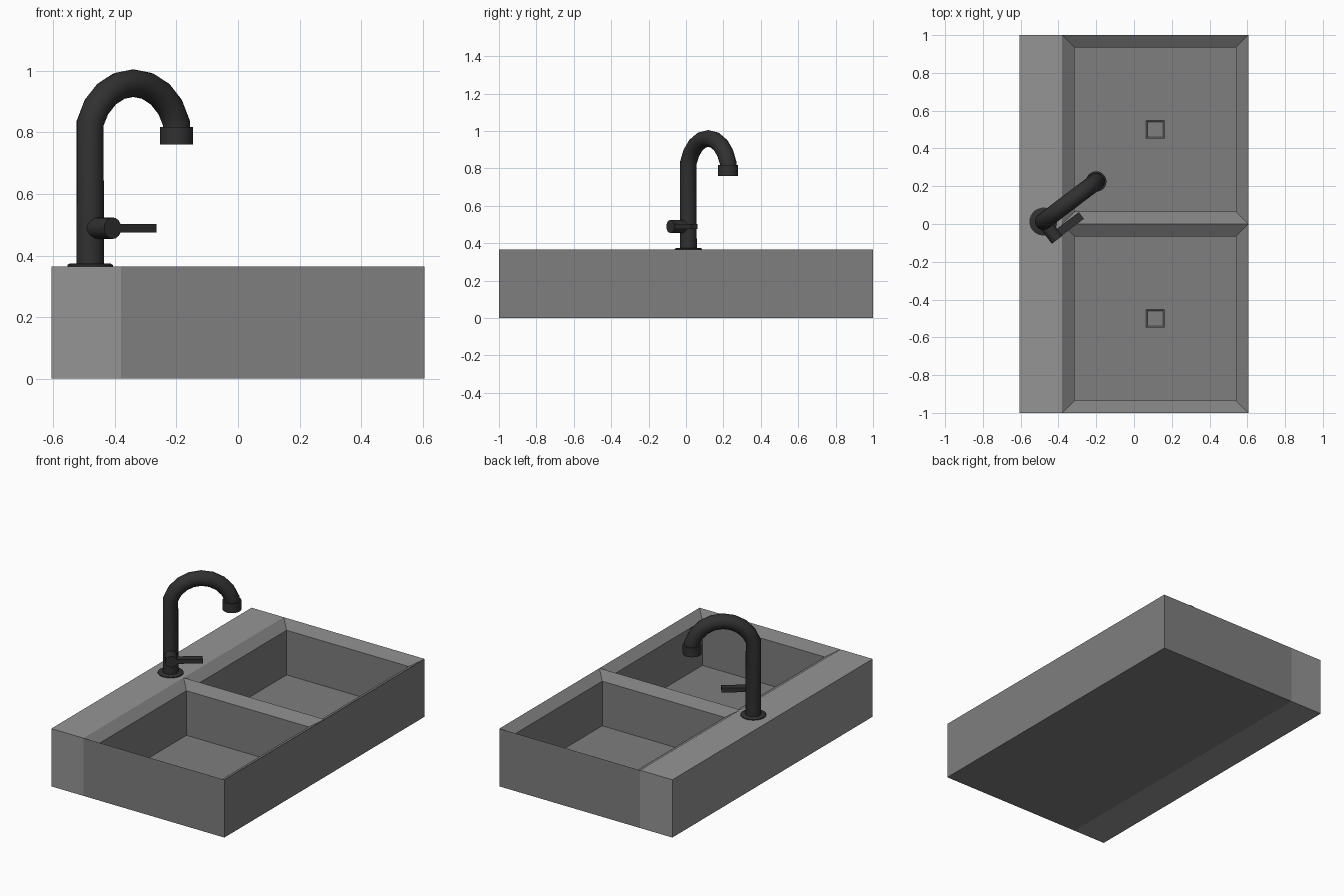
import bpy, bmesh, math
from mathutils import Vector, Matrix

if "Cube" in bpy.data.objects:
    bpy.data.objects.remove(bpy.data.objects["Cube"])

TOP = 0.365
TAP = Vector((-0.48, 0.013, 0))
TURN = math.atan2(0.212, 0.28)          # direction the spout points


def material(name, v):
    m = bpy.data.materials.new(name)
    m.diffuse_color = (v, v, v, 1)
    m.use_nodes = True
    m.node_tree.nodes["Principled BSDF"].inputs["Base Color"].default_value = m.diffuse_color
    return m


basin_mat = material("basin_grey", 0.21)
deck_mat = material("deck_grey", 0.30)
tap_mat = material("tap_black", 0.03)


def add_object(name, bm, mat):
    bmesh.ops.recalc_face_normals(bm, faces=bm.faces)
    me = bpy.data.meshes.new(name)
    bm.to_mesh(me)
    bm.free()
    ob = bpy.data.objects.new(name, me)
    bpy.context.collection.objects.link(ob)
    me.materials.append(mat)
    return ob


def smooth(ob):
    bpy.ops.object.select_all(action='DESELECT')
    ob.select_set(True)
    bpy.context.view_layer.objects.active = ob
    bpy.ops.object.shade_smooth_by_angle(angle=math.radians(35))


def rect_loft(bm, rings):
    """Join rectangles (x0, x1, y0, y1, z) and cap both ends."""
    loops = [[bm.verts.new(p) for p in ((a, c, z), (b, c, z), (b, d, z), (a, d, z))]
             for a, b, c, d, z in rings]
    for lo, hi in zip(loops, loops[1:]):
        for i in range(4):
            j = (i + 1) % 4
            bm.faces.new((lo[i], lo[j], hi[j], hi[i]))
    bm.faces.new(loops[0][::-1])
    bm.faces.new(loops[-1])


def remove_faces(bm, axis, value):
    hidden = [f for f in bm.faces if all(abs(v.co[axis] - value) < 1e-5 for v in f.verts)]
    bmesh.ops.delete(bm, geom=hidden, context='FACES_ONLY')


def lathe(name, profile, mat, matrix, sides=24):
    """Closed turned part from (radius, z) points."""
    bm = bmesh.new()
    loops = [[bm.verts.new((r * math.cos(2 * math.pi * i / sides),
                            r * math.sin(2 * math.pi * i / sides), z))
              for i in range(sides)] for r, z in profile]
    for lo, hi in zip(loops, loops[1:]):
        for i in range(sides):
            j = (i + 1) % sides
            bm.faces.new((lo[i], lo[j], hi[j], hi[i]))
    bm.faces.new(loops[0][::-1])
    bm.faces.new(loops[-1])
    bm.transform(matrix)
    ob = add_object(name, bm, mat)
    smooth(ob)
    return ob


# Basins: one with sloped rim, bowl and square drain, mirrored across y
bx0, bx1, rim, floor = -0.38, 0.605, 0.065, 0.043


def square(h, z):
    return (0.1125 - h, 0.1125 + h, 0.5 - h, 0.5 + h, z)


inner = (bx0 + rim, bx1 - rim, rim, 1 - rim)
bm = bmesh.new()
rect_loft(bm, [(bx0, bx1, 0, 1, 0), (bx0, bx1, 0, 1, TOP), (*inner, TOP - 0.04),
               (*inner, floor), square(0.048, floor), square(0.040, floor - 0.006),
               square(0.040, floor - 0.02)])
remove_faces(bm, 1, 0)
remove_faces(bm, 0, bx0)
basins = add_object("basins", bm, basin_mat)
mirror = basins.modifiers.new("Mirror", 'MIRROR')
mirror.use_axis = (False, True, False)

# Rear deck
bm = bmesh.new()
rect_loft(bm, [(-0.605, bx0, -1, 1, 0), (-0.605, bx0, -1, 1, TOP)])
remove_faces(bm, 0, bx0)
add_object("tap_deck", bm, deck_mat)

# Tap base plate
place = Matrix.Translation(TAP) @ Matrix.Rotation(TURN, 4, 'Z')
lathe("tap_base", [(0.074, TOP), (0.074, TOP + 0.005), (0.066, TOP + 0.009)], tap_mat, place)

# Tap pipe: upright and gooseneck
reach, radius, cz, steps = 0.351, 0.184, 0.776, 8
path = [(0, TOP)]
for i in range(steps + 1):
    a = math.radians(163 - 146 * i / steps)
    path.append((reach / 2 + radius * math.cos(a), cz + radius * math.sin(a)))
path.append((reach, 0.79))
cu = bpy.data.curves.new("tap_pipe", 'CURVE')
cu.dimensions = '3D'
cu.bevel_depth = 0.045
cu.bevel_resolution = 6
cu.use_fill_caps = True
sp = cu.splines.new('POLY')
sp.points.add(len(path) - 1)
for p, (r, z) in zip(sp.points, path):
    p.co = (r, 0, z, 1)
pipe = bpy.data.objects.new("tap_pipe", cu)
pipe.matrix_world = place
bpy.context.collection.objects.link(pipe)
cu.materials.append(tap_mat)

# Nozzle
lathe("tap_nozzle", [(0.040, 0.772), (0.045, 0.76), (0.054, 0.76), (0.054, 0.818), (0.04, 0.818)],
      tap_mat, place @ Matrix.Translation((reach, 0, 0)))

# Valve on the side of the pipe
lathe("tap_valve", [(0.035, 0.02), (0.035, 0.121)], tap_mat,
      place @ Matrix.Translation((0, 0, 0.489)) @ Matrix.Rotation(math.pi / 2, 4, 'X'), 16)

# Lever
bm = bmesh.new()
rect_loft(bm, [(0, 0.18, -0.118, -0.074, 0.475), (0, 0.18, -0.118, -0.074, 0.502)])
bm.transform(place)
add_object("tap_lever", bm, tap_mat)
